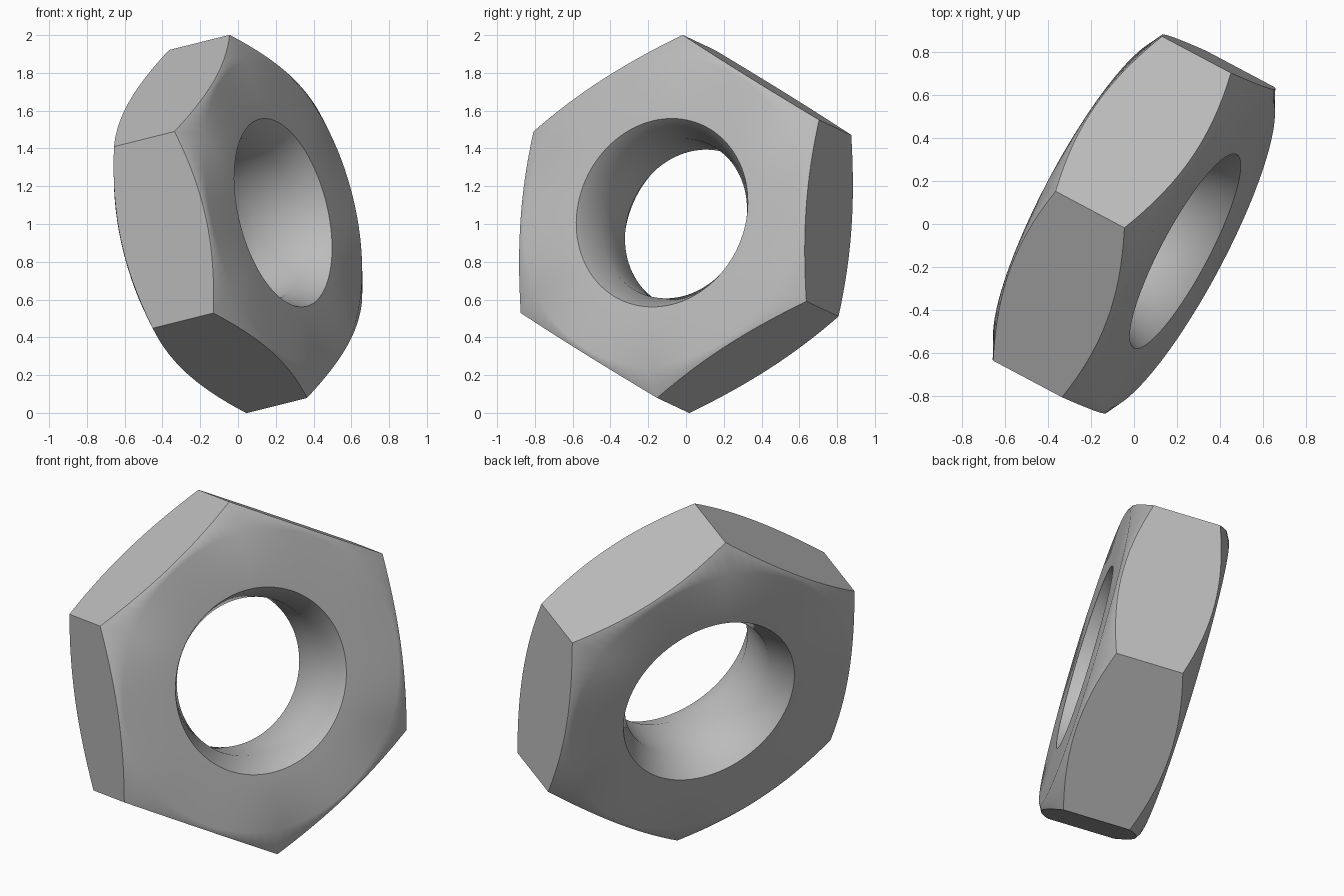
import bpy, bmesh, math
from mathutils import Matrix, Vector

cube = bpy.data.objects.get("Cube")
if cube:
    bpy.data.objects.remove(cube, do_unlink=True)

# Nut dimensions
CORNER = 0.985                                # centre to hexagon corner
APOTHEM = CORNER * math.cos(math.pi / 6)
HALF = 0.277                                  # half thickness
CORNER_HALF = 0.186                           # half length of a corner edge
FACE_R = 0.826                                # flat washer circle
RIM_R, BORE_R, BORE_HALF = 0.511, 0.433, 0.135
STEPS = 16                                    # columns per hexagon side

mat = bpy.data.materials.new("steel_grey")
mat.use_nodes = True
grey = (0.5, 0.5, 0.5, 1)
mat.diffuse_color = grey
mat.node_tree.nodes["Principled BSDF"].inputs["Base Color"].default_value = grey


def section(angle):
    """Closed radius/height outline of the nut at one angle."""
    off = (angle + 1e-9) % (math.pi / 3) - math.pi / 6
    r = APOTHEM / math.cos(off)
    slope = (HALF - CORNER_HALF) / (CORNER - FACE_R)
    h = CORNER_HALF + (CORNER - r) * slope
    upper = [(BORE_R, BORE_HALF), (RIM_R, HALF), (FACE_R, HALF), (r, h)]
    return upper + [(p, -q) for p, q in reversed(upper)]


# Sweep the outline around the axis
bm = bmesh.new()
count = STEPS * 6
rings = []
for i in range(count):
    a = math.tau * i / count
    rings.append([bm.verts.new((r * math.cos(a), r * math.sin(a), z))
                  for r, z in section(a)])
for i, ring in enumerate(rings):
    nxt = rings[(i + 1) % count]
    for j in range(len(ring)):
        k = (j + 1) % len(ring)
        bm.faces.new((ring[j], nxt[j], nxt[k], ring[k]))
bmesh.ops.recalc_face_normals(bm, faces=bm.faces)

# Tilt: axis of the hole and direction of the top corner
axis = Vector((0.862, -0.458, 0.216)).normalized()
top = Vector((-0.205, 0.0675, 0.96))
top = (top - axis * top.dot(axis)).normalized()
tilt = Matrix((top, axis.cross(top), axis)).transposed().to_4x4()
bm.transform(Matrix.Translation((0, 0, 1)) @ tilt)

mesh = bpy.data.meshes.new("hex_nut")
bm.to_mesh(mesh)
bm.free()
mesh.materials.append(mat)
nut = bpy.data.objects.new("hex_nut", mesh)
bpy.context.collection.objects.link(nut)

# Smooth chamfers, sharp sides and rims
bpy.ops.object.select_all(action="DESELECT")
nut.select_set(True)
bpy.context.view_layer.objects.active = nut
bpy.ops.object.shade_smooth_by_angle(angle=math.radians(40))
weighted = nut.modifiers.new("flat_face_normals", "WEIGHTED_NORMAL")
weighted.keep_sharp = True
